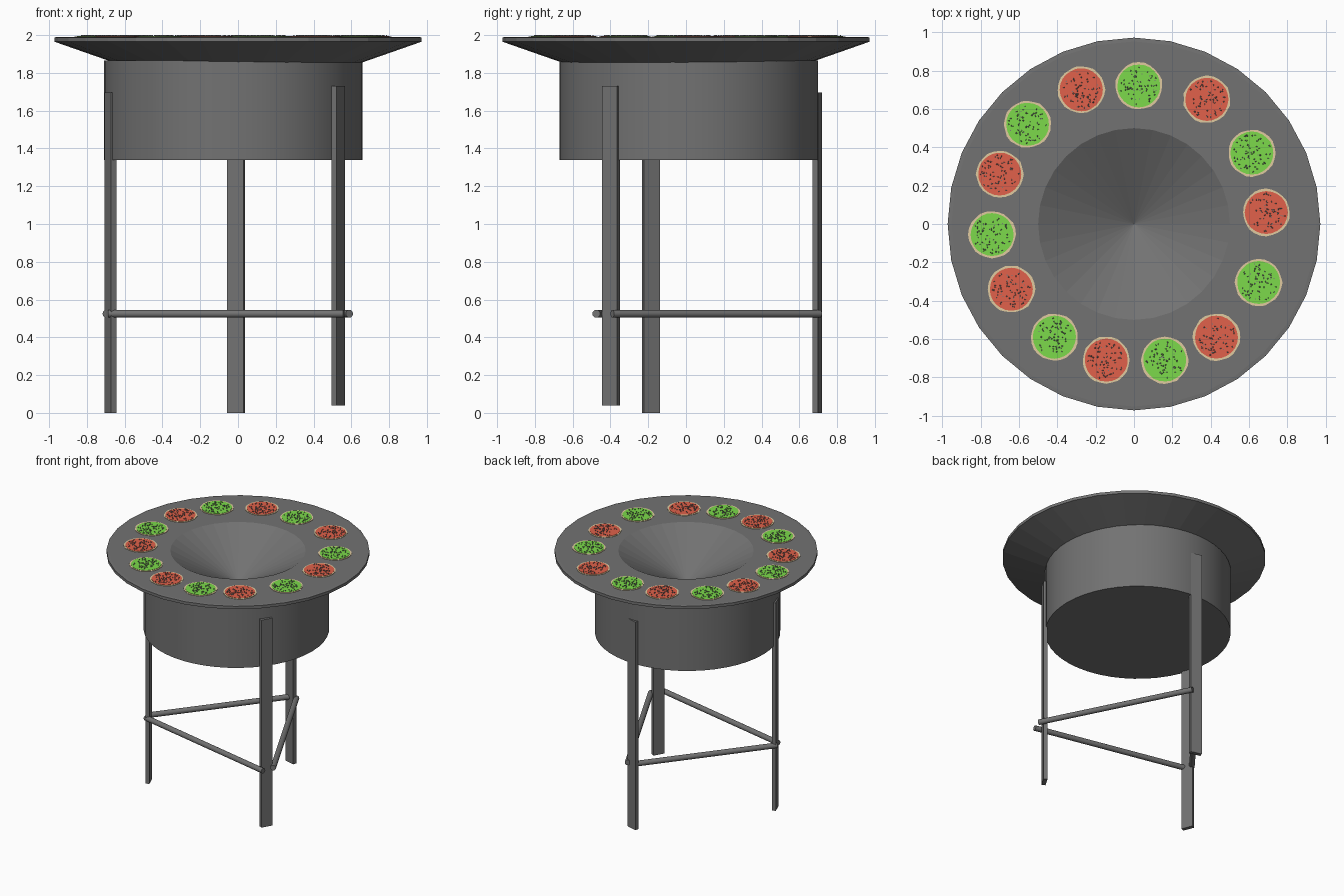
import bpy, bmesh, math, random
from mathutils import Matrix, Vector

if "Cube" in bpy.data.objects:
    bpy.data.objects.remove(bpy.data.objects["Cube"])

random.seed(4)


def material(name, rgb):
    m = bpy.data.materials.new(name)
    m.diffuse_color = (*rgb, 1)
    m.use_nodes = True
    m.node_tree.nodes["Principled BSDF"].inputs["Base Color"].default_value = m.diffuse_color
    return m


IRON = material("dark_iron", (0.17, 0.17, 0.17))
CRUST = material("tan_edge", (0.75, 0.6, 0.35))
RED = material("red_topping", (0.75, 0.12, 0.07))
GREEN = material("green_topping", (0.2, 0.7, 0.07))
SPECK = material("grey_specks", (0.2, 0.2, 0.2))


def finish(name, bm, mat, smooth=None):
    bmesh.ops.recalc_face_normals(bm, faces=bm.faces)
    me = bpy.data.meshes.new(name)
    bm.to_mesh(me)
    bm.free()
    me.materials.append(mat)
    ob = bpy.data.objects.new(name, me)
    bpy.context.collection.objects.link(ob)
    if smooth:
        bpy.ops.object.select_all(action='DESELECT')
        ob.select_set(True)
        bpy.context.view_layer.objects.active = ob
        bpy.ops.object.shade_smooth_by_angle(angle=math.radians(smooth))
    return ob


def lathe(name, profile, mat, n=32, smooth=None, centre=(0, 0)):
    bm = bmesh.new()
    vs = [bm.verts.new((r, 0, z)) for r, z in profile]
    es = [bm.edges.new(p) for p in zip(vs, vs[1:])]
    bmesh.ops.spin(bm, geom=vs + es, cent=(0, 0, 0), axis=(0, 0, 1),
                   angle=2 * math.pi, steps=n, use_duplicate=False)
    bmesh.ops.remove_doubles(bm, verts=bm.verts, dist=1e-4)
    bmesh.ops.translate(bm, verts=bm.verts, vec=(*centre, 0))
    return finish(name, bm, mat, smooth)


# Wide grill plate with a sunken conical fire bowl
lathe("grill_plate", [(0, 1.72), (0.5, 1.99), (0.952, 1.99), (0.972, 1.988),
                      (0.972, 1.965), (0.60, 1.835), (0, 1.625)], IRON)

# Drum below the plate, slightly off centre
lathe("drum", [(0, 1.34), (0.685, 1.34), (0.685, 1.865), (0.6, 1.865)], IRON,
      n=48, smooth=30, centre=(-0.025, 0.015))

# Three flat bar legs: x, y, direction faced, bottom, top
LEGS = {"back_leg": (-0.01, 0.695, 75, 0, 1.695),
        "left_leg": (-0.675, -0.185, 202, 0, 1.695),
        "right_leg": (0.53, -0.397, -30, 0.04, 1.73)}
for name, (x, y, face, z0, z1) in LEGS.items():
    bm = bmesh.new()
    bmesh.ops.create_cube(bm, size=1, matrix=Matrix.Translation((x, y, (z0 + z1) / 2))
                          @ Matrix.Rotation(math.radians(face), 4, 'Z')
                          @ Matrix.Diagonal((0.03, 0.09, z1 - z0, 1)))
    finish(name, bm, IRON)

# Round rails joining the legs
RAILS = {"left_rail": ((-0.70, -0.17), (-0.02, 0.705)),
         "front_rail": ((-0.685, -0.21), (0.56, -0.475)),
         "right_rail": ((0.59, -0.39), (0.03, 0.71))}
for name, (a, b) in RAILS.items():
    a, b = Vector((*a, 0.525)), Vector((*b, 0.525))
    bm = bmesh.new()
    bmesh.ops.create_cone(bm, cap_ends=True, segments=16, radius1=0.021, radius2=0.021,
                          depth=(b - a).length,
                          matrix=Matrix.Translation((a + b) / 2)
                          @ (b - a).to_track_quat('Z', 'Y').to_matrix().to_4x4())
    finish(name, bm, IRON, 40)


# Seasoned patties around the plate, alternating colours
def disc(name, x, y, r, z0, z1, mat, jitter, n=24):
    bm = bmesh.new()
    ring = []
    for i in range(n):
        a = 2 * math.pi * i / n
        s = r + random.uniform(-jitter, jitter)
        ring.append(bm.verts.new((x + s * math.cos(a), y + s * math.sin(a), z0)))
    f = bm.faces.new(ring)
    up = bmesh.ops.extrude_face_region(bm, geom=[f])["geom"]
    bmesh.ops.translate(bm, verts=[v for v in up if isinstance(v, bmesh.types.BMVert)],
                        vec=(0, 0, z1 - z0))
    finish(name, bm, mat)


SPOTS = [(0.69, 0.06), (0.615, 0.37), (0.38, 0.65), (0.025, 0.72), (-0.275, 0.70),
         (-0.555, 0.52), (-0.70, 0.26), (-0.74, -0.055), (-0.64, -0.34),
         (-0.415, -0.59), (-0.145, -0.71), (0.16, -0.71), (0.43, -0.59), (0.65, -0.305)]
specks = bmesh.new()
for i, (x, y) in enumerate(SPOTS):
    disc(f"patty_edge_{i + 1}", x, y, 0.123, 1.985, 1.993, CRUST, 0.003)
    disc(f"patty_{i + 1}", x, y, 0.112, 1.987, 1.995, GREEN if i % 2 else RED, 0.001)
    for _ in range(70):
        a, r = random.uniform(0, 2 * math.pi), 0.1 * random.random() ** 0.6
        m = (Matrix.Translation((x + r * math.cos(a), y + r * math.sin(a), 1.996))
             @ Matrix.Rotation(a * 3, 4, 'Z'))
        bmesh.ops.create_cone(specks, cap_ends=True, segments=4, radius1=0.005,
                              radius2=0.003, depth=0.008, matrix=m)
finish("seasoning_specks", specks, SPECK)
